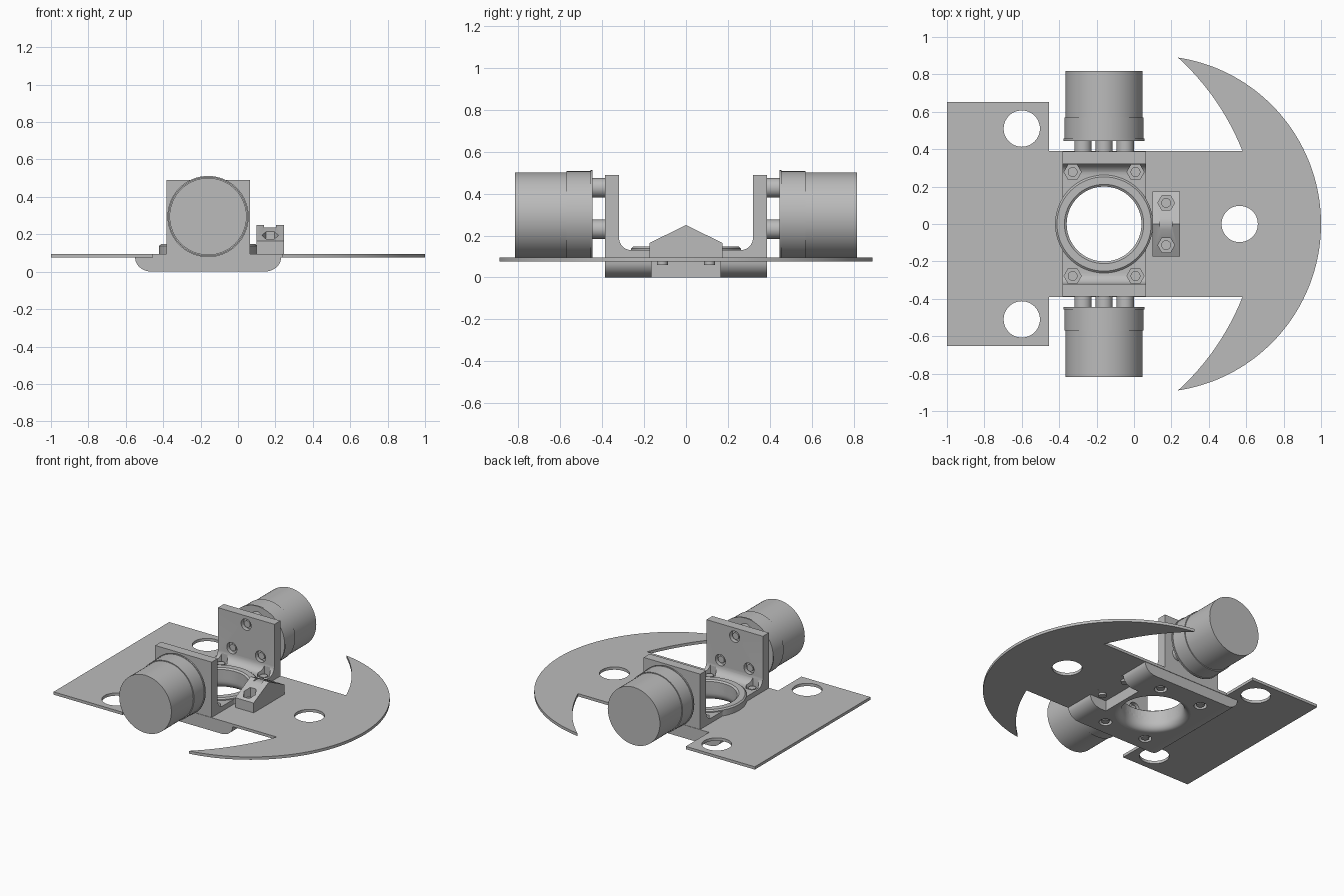
import bpy, bmesh, math
from mathutils import Matrix, Vector

if "Cube" in bpy.data.objects:
    bpy.data.objects.remove(bpy.data.objects["Cube"])

grey = bpy.data.materials.new("mid grey")
grey.diffuse_color = (0.5, 0.5, 0.5, 1)
grey.use_nodes = True
grey.node_tree.nodes["Principled BSDF"].inputs["Base Color"].default_value = grey.diffuse_color
CX = -0.16          # centre of the ring, bracket and motors


def finish(name, bm, smooth=True):
    bmesh.ops.recalc_face_normals(bm, faces=bm.faces)
    me = bpy.data.meshes.new(name)
    bm.to_mesh(me)
    bm.free()
    ob = bpy.data.objects.new(name, me)
    bpy.context.collection.objects.link(ob)
    me.materials.append(grey)
    if smooth:
        bpy.ops.object.select_all(action='DESELECT')
        ob.select_set(True)
        bpy.context.view_layer.objects.active = ob
        bpy.ops.object.shade_smooth_by_angle(angle=math.radians(30))
    return ob


def prism(name, pts, lo, hi, axis='Z', smooth=True):
    """Extrude a 2D outline along an axis (X: pts are y,z; Y: x,z; Z: x,y)."""
    put = {'X': lambda a, b: (lo, a, b), 'Y': lambda a, b: (a, lo, b), 'Z': lambda a, b: (a, b, lo)}[axis]
    bm = bmesh.new()
    f = bm.faces.new([bm.verts.new(put(a, b)) for a, b in pts])
    ext = bmesh.ops.extrude_face_region(bm, geom=[f])['geom']
    d = Vector([(hi - lo) * (axis == k) for k in 'XYZ'])
    bmesh.ops.translate(bm, vec=d, verts=[v for v in ext if isinstance(v, bmesh.types.BMVert)])
    return finish(name, bm, smooth)


def circle(a, b, r, n=48, start=0.0):
    return [(a + r * math.cos(start + i * math.tau / n), b + r * math.sin(start + i * math.tau / n)) for i in range(n)]


def arc(a, b, r, t0, t1, n):
    t = [math.radians(t0 + (t1 - t0) * i / n) for i in range(n + 1)]
    return [(a + r * math.cos(k), b + r * math.sin(k)) for k in t]


def lathe(name, prof, centre, axis='Z', n=64):
    """Spin (radius, height) points; closed loop of points gives a ring."""
    bm = bmesh.new()
    rings = []
    for i in range(n):
        t = i * math.tau / n
        rings.append([bm.verts.new((r * math.cos(t), r * math.sin(t), h)) for r, h in prof])
    for i in range(n):
        p, q = rings[i], rings[(i + 1) % n]
        for j in range(len(prof)):
            k = (j + 1) % len(prof)
            if prof[j][0] < 1e-6 and prof[k][0] < 1e-6:
                continue
            bm.faces.new((p[j], q[j], q[k], p[k]))
    bmesh.ops.remove_doubles(bm, verts=bm.verts, dist=1e-5)
    m = Matrix.Translation(centre)
    if axis != 'Z':
        m = m @ Matrix.Rotation(math.radians(-90 if axis == '+Y' else 90), 4, 'X')
    bmesh.ops.transform(bm, matrix=m, verts=bm.verts)
    return finish(name, bm)


def cut(ob, cutters):
    for c in cutters:
        c.hide_render = True
        mod = ob.modifiers.new("cut", 'BOOLEAN')
        mod.operation, mod.solver, mod.object = 'DIFFERENCE', 'EXACT', c
        bpy.context.view_layer.objects.active = ob
        bpy.ops.object.modifier_apply(modifier=mod.name)
        bpy.data.objects.remove(c)
    bpy.ops.object.select_all(action='DESELECT')
    ob.select_set(True)
    bpy.context.view_layer.objects.active = ob
    bpy.ops.object.shade_smooth_by_angle(angle=math.radians(30))


def hole(x, y, r, z0=-1, z1=1, n=48):
    return prism("cutter", circle(x, y, r, n), z0, z1, smooth=False)


bolts = [(CX + sx * 0.168, sy * 0.278) for sx in (1, -1) for sy in (1, -1)]
wedge_bolts = [(0.172, s * 0.113) for s in (1, -1)]
screws = [(CX, 0.428), (CX - 0.113, 0.23), (CX + 0.113, 0.23)]

# Flat deck: square tail, straight waist, crescent nose
half_arc = arc(0.1, 0, 0.9, 81.4, 0, 40)
inner = []
for i in range(13):
    t = i / 12
    bow = 0.035 * 4 * t * (1 - t)
    inner.append((0.58 - 0.345 * t + 0.82 * bow, 0.39 + 0.5 * t + 0.57 * bow))
upper = [(-1, 0.652), (-0.455, 0.652), (-0.455, 0.39)] + inner + half_arc[1:]
lower = [(x, -y) for x, y in reversed(upper[:-1])]
deck = prism("deck_plate", upper + lower, 0.075, 0.095)
cut(deck, [hole(CX, 0, 0.2, n=64), hole(-0.6, 0.51, 0.097), hole(-0.6, -0.51, 0.097), hole(0.565, 0, 0.097)])

# Belly block with rounded ends, flared centre hole and nose notch
R = 0.075
prof = [(CX + 0.39, 0.075)] + [(CX + 0.39 - 0.09 + 0.09 * math.cos(t), R - R * math.sin(t))
                               for t in [i * math.pi / 20 for i in range(1, 11)]]
prof += [(2 * CX - x, z) for x, z in reversed(prof)]
belly = prism("belly_block", prof, -0.387, 0.387, 'Y')
flare = [(0, -0.05), (0.245, -0.05), (0.245, 0)] + [
    (0.245 - 0.045 * math.sin(t), 0.055 - 0.055 * math.cos(t)) for t in [i * math.pi / 16 for i in range(1, 9)]]
flare += [(0.2, 0.2), (0, 0.2)]
notch = prism("cutter", [(0.1, -0.165), (0.4, -0.165), (0.4, 0.165), (0.1, 0.165)], -0.1, 0.0749, smooth=False)
cut(belly, [lathe("cutter", flare, (CX, 0, 0)), notch]
    + [hole(x, y, 0.042, -0.1, 0.03, 24) for x, y in bolts])

# U-shaped motor bracket with filleted inside corners
side = [(0.387, 0.095), (0.387, 0.49), (0.32, 0.49)] + [
    (0.26 + 0.06 * math.cos(t), 0.19 - 0.06 * math.sin(t)) for t in [i * math.pi / 20 for i in range(11)]]
bracket = prism("motor_bracket", side + [(-y, z) for y, z in reversed(side)], CX - 0.223, CX + 0.223, 'X')
cutters = [hole(CX, 0, 0.2, n=64)] + [hole(x, y, 0.046, 0.108, 0.3, 6) for x, y in bolts]
for x, z in screws:
    cutters.append(prism("cutter", circle(x, z, 0.04, 24), -0.35, 0.35, 'Y', False))
cut(bracket, cutters)

# Raised collar round the centre hole
lathe("collar", [(0.2, 0.09), (0.262, 0.09), (0.262, 0.138), (0.252, 0.147), (0.212, 0.147), (0.2, 0.138)], (CX, 0, 0))

# Wedge block on the nose with nut pockets and a flat on the ridge
wedge = prism("wedge_block", [(-0.173, 0.095), (0.173, 0.095), (0.173, 0.165), (0, 0.25), (-0.173, 0.165)],
              0.1, 0.245, 'X', False)
flat = prism("cutter", [(0.14, -0.05), (0.203, -0.05), (0.203, 0.05), (0.14, 0.05)], 0.235, 0.4, smooth=False)
cut(wedge, [flat] + [hole(x, y, 0.045, 0.14, 0.4, 6) for x, y in wedge_bolts])

# Bolts through the bracket and the wedge
for x, y in bolts:
    prism("bracket_bolt", circle(x, y, 0.026, 24), 0.004, 0.125)
for x, y in wedge_bolts:
    prism("wedge_bolt", circle(x, y, 0.026, 24), 0.06, 0.155)

# Motors, spacers and screws on both sides
for s, axis in ((1, '+Y'), (-1, '-Y')):
    lathe("motor", [(0, 0.445), (0.217, 0.445), (0.217, 0.456), (0.212, 0.456), (0.212, 0.57),
                    (0.206, 0.57), (0.206, 0.817), (0, 0.817)], (CX, 0, 0.295), axis)
    for x, z in screws:
        prism("motor_spacer", circle(x, z, 0.046, 32), s * 0.38, s * 0.45, 'Y')
        prism("motor_screw", circle(x, z, 0.024, 24), s * 0.33, s * 0.38, 'Y')
